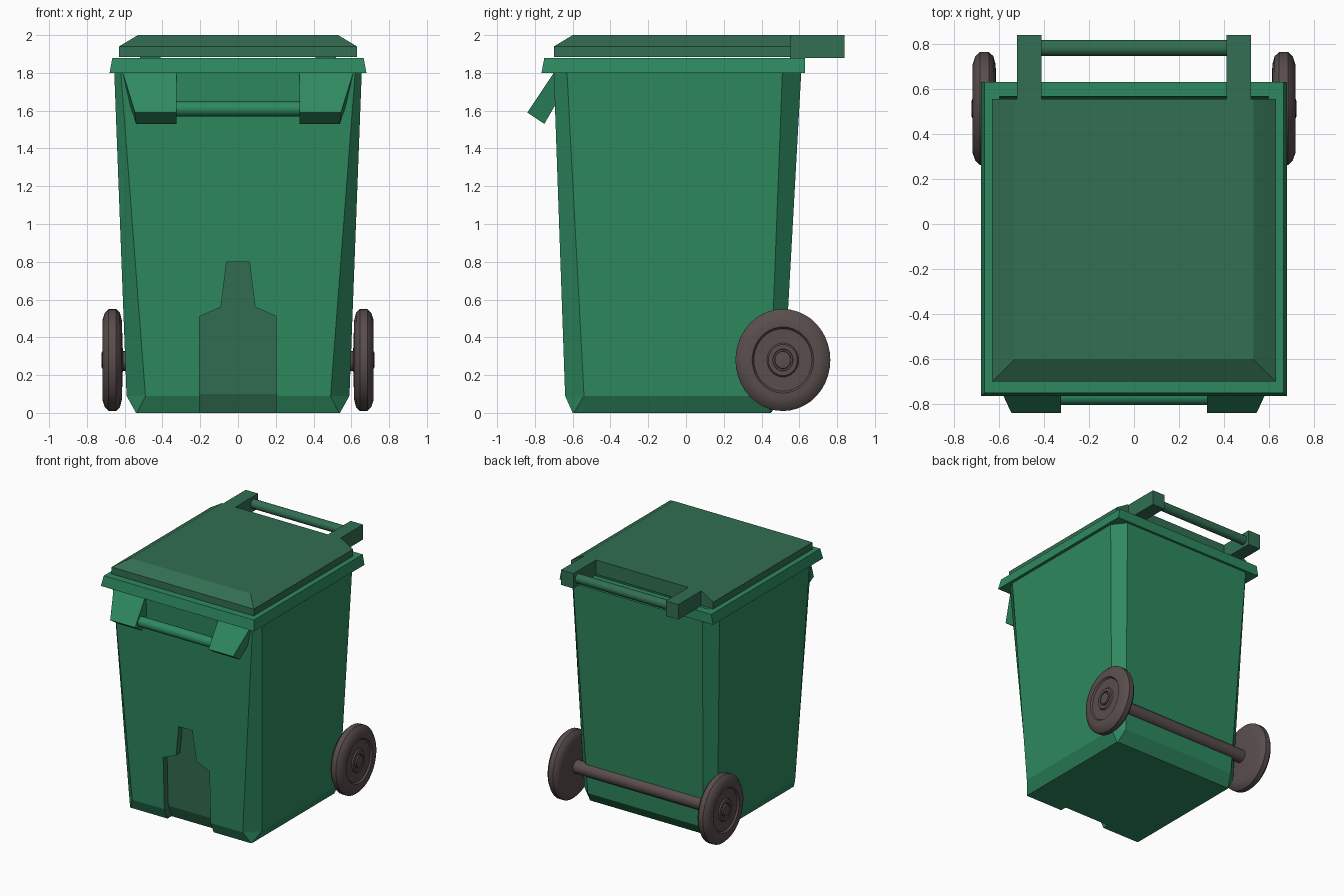
import bpy, bmesh, math

if "Cube" in bpy.data.objects:
    bpy.data.objects.remove(bpy.data.objects["Cube"])


def material(name, rgb):
    m = bpy.data.materials.new(name)
    m.diffuse_color = (*rgb, 1)
    m.use_nodes = True
    m.node_tree.nodes["Principled BSDF"].inputs["Base Color"].default_value = m.diffuse_color
    return m


GREEN = material("bin_green", (0.027, 0.25, 0.115))
DARK = material("lid_green", (0.032, 0.156, 0.084))
RUBBER = material("wheel_grey", (0.10, 0.075, 0.073))


def finish(name, bm, mat):
    bmesh.ops.recalc_face_normals(bm, faces=bm.faces)
    me = bpy.data.meshes.new(name)
    bm.to_mesh(me)
    bm.free()
    me.materials.append(mat)
    ob = bpy.data.objects.new(name, me)
    bpy.context.collection.objects.link(ob)
    return ob


def loft(name, rings, mat):
    """Closed skin through rings of equal point count, capped at both ends."""
    bm = bmesh.new()
    vs = [[bm.verts.new(p) for p in r] for r in rings]
    n = len(rings[0])
    for a, b in zip(vs, vs[1:]):
        for i in range(n):
            j = (i + 1) % n
            bm.faces.new((a[i], a[j], b[j], b[i]))
    bm.faces.new(vs[0])
    bm.faces.new(vs[-1])
    return finish(name, bm, mat)


def rect(z, hx, y0, y1):
    return [(-hx, y0, z), (hx, y0, z), (hx, y1, z), (-hx, y1, z)]


def octagon(z, hx, y0, y1, front, back):
    """Rectangle with cut corners; front/back are (x, y) corner cuts."""
    (fx, fy), (bx, by) = front, back
    right = [(hx - fx, y0, z), (hx, y0 + fy, z), (hx, y1 - by, z), (hx - bx, y1, z)]
    return right + [(-x, y, zz) for x, y, zz in reversed(right)]


def lathe(name, profile, y, z, mat, squash=1.0, sides=40):
    """Revolve (x, radius) points around an axis parallel to x."""
    rings = []
    for x, r in profile:
        angles = [2 * math.pi * i / sides for i in range(sides)]
        rings.append([(x, y + r * squash * math.cos(a), z + r * math.sin(a)) for a in angles])
    ob = loft(name, rings, mat)
    bpy.ops.object.select_all(action='DESELECT')
    ob.select_set(True)
    bpy.context.view_layer.objects.active = ob
    bpy.ops.object.shade_smooth_by_angle(angle=math.radians(35))
    return ob


def cut(ob, cutter):
    mod = ob.modifiers.new(cutter.name, 'BOOLEAN')
    mod.operation = 'DIFFERENCE'
    mod.solver = 'EXACT'
    mod.material_mode = 'TRANSFER'
    mod.object = cutter
    cutter.hide_render = True
    cutter.display_type = 'WIRE'


# Tapered body with cut corners and sloped foot
body = loft("body", [
    octagon(0.0, 0.54, -0.60, 0.45, (0.005, 0.005), (0.005, 0.005)),
    octagon(0.09, 0.59, -0.64, 0.515, (0.10, 0.10), (0.08, 0.07)),
    octagon(1.80, 0.655, -0.70, 0.61, (0.035, 0.07), (0.08, 0.10))], GREEN)

# Rim around the opening
rim = loft("rim", [rect(1.80, 0.68, -0.765, 0.63), rect(1.88, 0.665, -0.75, 0.63)], GREEN)

# Hollow inside
cavity = loft("cavity_cutter", [rect(0.12, 0.48, -0.52, 0.42),
                                rect(1.92, 0.60, -0.64, 0.57)], GREEN)
cut(body, cavity)
cut(rim, cavity)

# Stepped recess low on the front, lined in the darker green
steps = [(-0.02, 0.205, -0.54), (0.10, 0.205, -0.59), (0.51, 0.205, -0.605),
         (0.56, 0.09, -0.607), (0.80, 0.06, -0.615)]
cut(body, loft("recess_cutter", [rect(z, hx, -0.85, y) for z, hx, y in steps], DARK))

# Lid with sloped front and sides
loft("lid", [rect(1.885, 0.63, -0.70, 0.555), rect(1.94, 0.63, -0.70, 0.555),
             rect(2.0, 0.53, -0.60, 0.555)], DARK)

# Rear handle bar and front grab bar
lathe("rear_handle_bar", [(-0.43, 0.036), (0.43, 0.036)], 0.782, 1.94, DARK, sides=20)
lathe("front_grab_bar", [(-0.34, 0.04), (0.34, 0.04)], -0.765, 1.61, GREEN, sides=20)

# Wheel axle
lathe("axle", [(-0.64, 0.052), (0.64, 0.052)], 0.51, 0.275, RUBBER, sides=20)

# Paired parts: handle arms, grab brackets, wheels
bracket = [(-0.70, 1.80, 0.61), (-0.84, 1.59, 0.545), (-0.75, 1.53, 0.54), (-0.64, 1.72, 0.60)]
wheel = [(0.61, 0.06), (0.615, 0.21), (0.625, 0.25), (0.645, 0.27), (0.685, 0.27),
         (0.705, 0.25), (0.718, 0.21), (0.718, 0.175), (0.705, 0.165), (0.705, 0.09),
         (0.715, 0.082), (0.715, 0.058), (0.705, 0.056), (0.705, 0.047), (0.72, 0.045),
         (0.722, 0.035)]
for s, side in ((-1, "left"), (1, "right")):
    loft("handle_arm_" + side,
         [[(s * x, y, z) for x, y in ((0.41, 0.55), (0.52, 0.55), (0.52, 0.84), (0.41, 0.84))]
          for z in (1.88, 2.0)], DARK)
    loft("grab_bracket_" + side,
         [[(s * 0.325, y, z) for y, z, x in bracket],
          [(s * x, y, z) for y, z, x in bracket]], GREEN)
    lathe("wheel_" + side, [(s * x, r) for x, r in wheel], 0.513, 0.28, RUBBER, squash=0.93)
